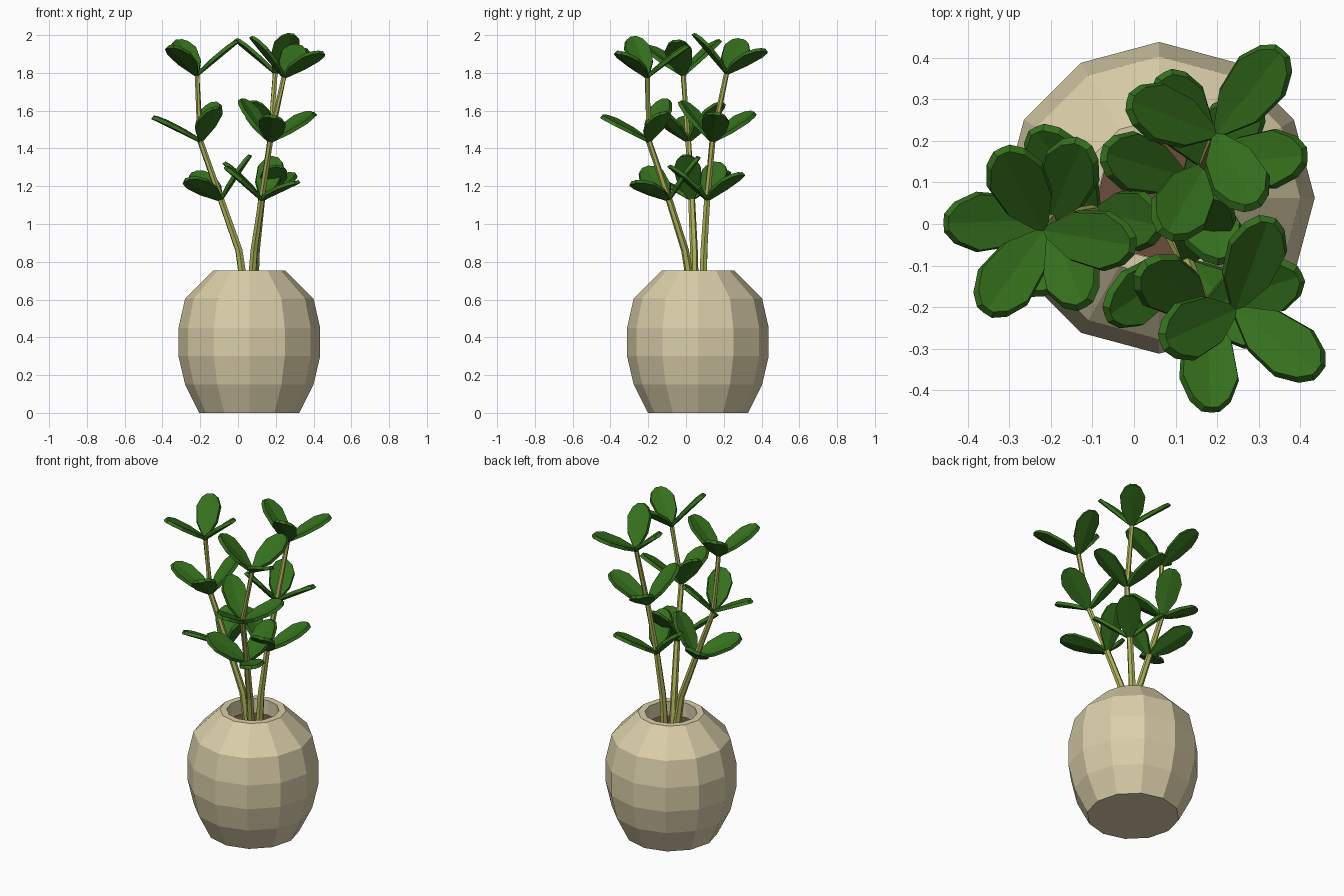
import bpy, bmesh
from math import sin, cos, pi, radians
from mathutils import Vector, Matrix

if "Cube" in bpy.data.objects:
    bpy.data.objects.remove(bpy.data.objects["Cube"])

CX, CY = 0.06, 0.063


def material(name, rgb):
    m = bpy.data.materials.new(name)
    m.diffuse_color = (*rgb, 1)
    m.use_nodes = True
    m.node_tree.nodes["Principled BSDF"].inputs["Base Color"].default_value = m.diffuse_color
    return m


CLAY = material("clay", (0.70, 0.62, 0.40))
EARTH = material("earth", (0.15, 0.075, 0.045))
STEM = material("stem_green", (0.42, 0.45, 0.10))
LEAF = material("leaf_green", (0.035, 0.16, 0.012))


def finish(bm, name, mat):
    bmesh.ops.recalc_face_normals(bm, faces=bm.faces[:])
    me = bpy.data.meshes.new(name)
    bm.to_mesh(me)
    bm.free()
    me.materials.append(mat)
    ob = bpy.data.objects.new(name, me)
    bpy.context.collection.objects.link(ob)
    return ob


def skin(bm, rings):
    """Bridge successive vertex rings and cap both ends."""
    rows = [[bm.verts.new(p) for p in ring] for ring in rings]
    n = len(rows[0])
    for a, b in zip(rows, rows[1:]):
        for i in range(n):
            j = (i + 1) % n
            bm.faces.new((a[i], a[j], b[j], b[i]))
    bm.faces.new(rows[0][::-1])
    bm.faces.new(rows[-1])


def lathe(name, profile, mat, sides=12):
    bm = bmesh.new()
    skin(bm, [[(CX + r * cos(2 * pi * i / sides), CY + r * sin(2 * pi * i / sides), z)
               for i in range(sides)] for r, z in profile])
    return finish(bm, name, mat)


# Pot with hollow neck, and the soil inside
lathe("pot", [(0.265, 0), (0.34, 0.15), (0.375, 0.3), (0.375, 0.45), (0.34, 0.605),
              (0.19, 0.755), (0.15, 0.755), (0.15, 0.64)], CLAY)
lathe("soil", [(0.149, 0.63), (0.149, 0.665)], EARTH)


def stem(name, pts, tangents):
    bm = bmesh.new()
    rings = []
    for k, (p, t) in enumerate(zip(pts, tangents)):
        r = 0.023 - 0.0024 * k
        rot = t.to_track_quat('Z', 'Y')
        rings.append([p + rot @ Vector((r * cos(i * pi / 3), r * sin(i * pi / 3), 0))
                      for i in range(6)])
    skin(bm, rings)
    finish(bm, name, STEM)


# Leaf half outline: distance along midrib, half width
OUTLINE = [(0.0, 0.012), (0.10, 0.062), (0.20, 0.073), (0.258, 0.05), (0.283, 0.022)]


def add_leaf(bm, mat):
    """Slightly folded slab with a bevelled rim, pointing along +x."""
    def layer(inset, dz):
        rows = []
        for x, w in OUTLINE:
            x2 = x - inset * 0.6 * (x > 0.2)
            w2 = w - inset
            rows.append([bm.verts.new(mat @ Vector((x2, s * w2, dz + 0.15 * abs(s) * w2)))
                         for s in (-1, 0, 1)])
        for a, b in zip(rows, rows[1:]):
            for i in (0, 1):
                bm.faces.new((a[i], b[i], b[i + 1], a[i + 1]))
        return ([r[0] for r in rows] + [rows[-1][1]]
                + [r[2] for r in rows[::-1]] + [rows[0][1]])
    low, high = layer(0.0, -0.010), layer(0.006, 0.010)
    for i in range(len(low)):
        j = (i + 1) % len(low)
        bm.faces.new((low[i], low[j], high[j], high[i]))


def whorl(name, centre, tangent, phase):
    """Three leaves around the stem, tilted with its direction."""
    bm = bmesh.new()
    tilt = Vector((0, 0, 1)).rotation_difference(tangent).to_matrix().to_4x4()
    for k in range(3):
        add_leaf(bm, Matrix.Translation(centre) @ tilt
                 @ Matrix.Rotation(radians(phase + 120 * k), 4, 'Z')
                 @ Matrix.Rotation(radians(-37), 4, 'Y'))
    finish(bm, name, LEAF)


# Stem paths (soil, bend, three leaf nodes) and leaf phases for outer / middle whorls
PLANTS = {
    "left": ([(0.035, 0.045, 0.65), (0.005, 0.042, 0.86), (-0.09, 0.03, 1.13),
              (-0.2, 0.012, 1.44), (-0.217, -0.015, 1.79)], -6, 60),
    "back": ([(0.085, 0.09, 0.65), (0.095, 0.095, 0.86), (0.125, 0.112, 1.13),
              (0.17, 0.14, 1.44), (0.197, 0.215, 1.80)], 49, 0),
    "front": ([(0.07, 0.03, 0.65), (0.085, -0.005, 0.86), (0.125, -0.09, 1.13),
               (0.17, -0.197, 1.44), (0.243, -0.205, 1.78)], 79, 27),
}
for side, (path, outer, middle) in PLANTS.items():
    pts = [Vector(p) for p in path]
    tans = []
    for i in range(5):
        a = pts[max(i - 1, 0)]
        b = pts[min(i + 1, 4)]
        tans.append((b - a).normalized())
    stem("stem_" + side, pts[:4] + [pts[4] + tans[4] * 0.012], tans)
    for i, phase in ((2, outer), (3, middle), (4, outer)):
        whorl(f"leaves_{side}_{i - 1}", pts[i], tans[i], phase)
